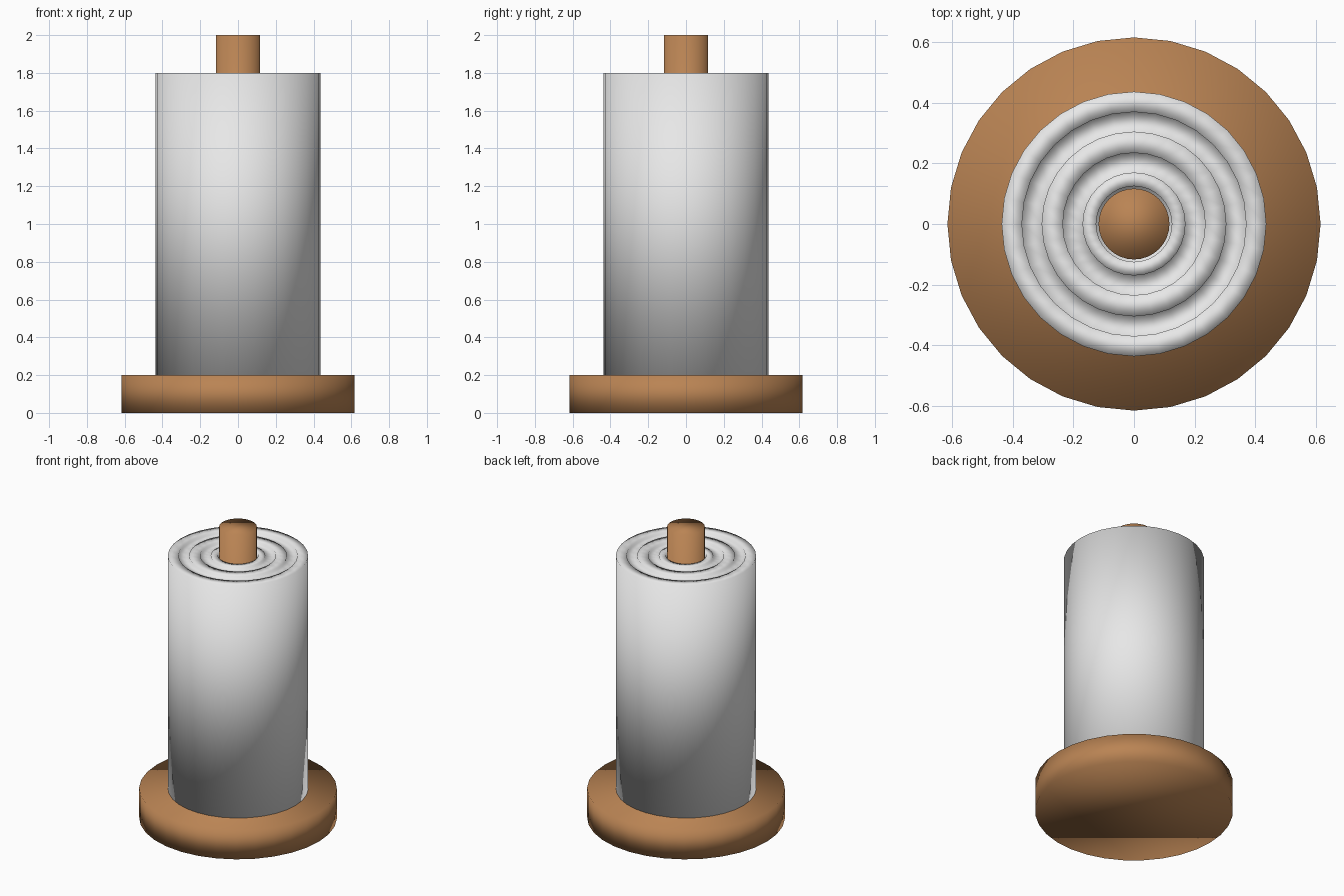
import bpy
import bmesh
from math import cos, sin, pi

cube = bpy.data.objects.get("Cube")
if cube:
    bpy.data.objects.remove(cube, do_unlink=True)

SIDES = 32


def make_material(name, color):
    mat = bpy.data.materials.new(name)
    mat.use_nodes = True
    mat.diffuse_color = (*color, 1)
    mat.node_tree.nodes["Principled BSDF"].inputs["Base Color"].default_value = (*color, 1)
    return mat


def lathe(name, profile, mat):
    """Spin a (radius, height) profile round z, with flat end caps."""
    bm = bmesh.new()
    angles = [2 * pi * i / SIDES for i in range(SIDES)]
    rings = [[bm.verts.new((r * cos(a), r * sin(a), z)) for a in angles]
             for r, z in profile]
    for low, high in zip(rings, rings[1:]):
        for i in range(SIDES):
            j = (i + 1) % SIDES
            bm.faces.new((low[i], low[j], high[j], high[i]))
    bm.faces.new(rings[0][::-1])
    bm.faces.new(rings[-1])
    for face in bm.faces:
        face.smooth = True
    mesh = bpy.data.meshes.new(name)
    bm.to_mesh(mesh)
    bm.free()
    mesh.materials.append(mat)
    obj = bpy.data.objects.new(name, mesh)
    bpy.context.collection.objects.link(obj)
    return obj


wood = make_material("warm wood", (0.49, 0.23, 0.088))
paper = make_material("white paper", (0.8, 0.8, 0.8))

# Round wooden foot and the upright rod
lathe("base", [(0.616, 0), (0.616, 0.2)], wood)
lathe("rod", [(0.117, 0.1), (0.117, 2)], wood)

# Paper roll with shallow concentric grooves showing the wound layers
TOP, GROOVE = 1.8, 0.015
roll_profile = [(0.437, 0.2), (0.437, TOP)]
for outer in (0.37, 0.235):
    inner = outer - 0.065
    roll_profile += [(outer, TOP), (outer, TOP - GROOVE),
                     (inner, TOP - GROOVE), (inner, TOP)]
roll_profile += [(0.125, TOP), (0.125, TOP - GROOVE)]
lathe("paper_roll", roll_profile, paper)
